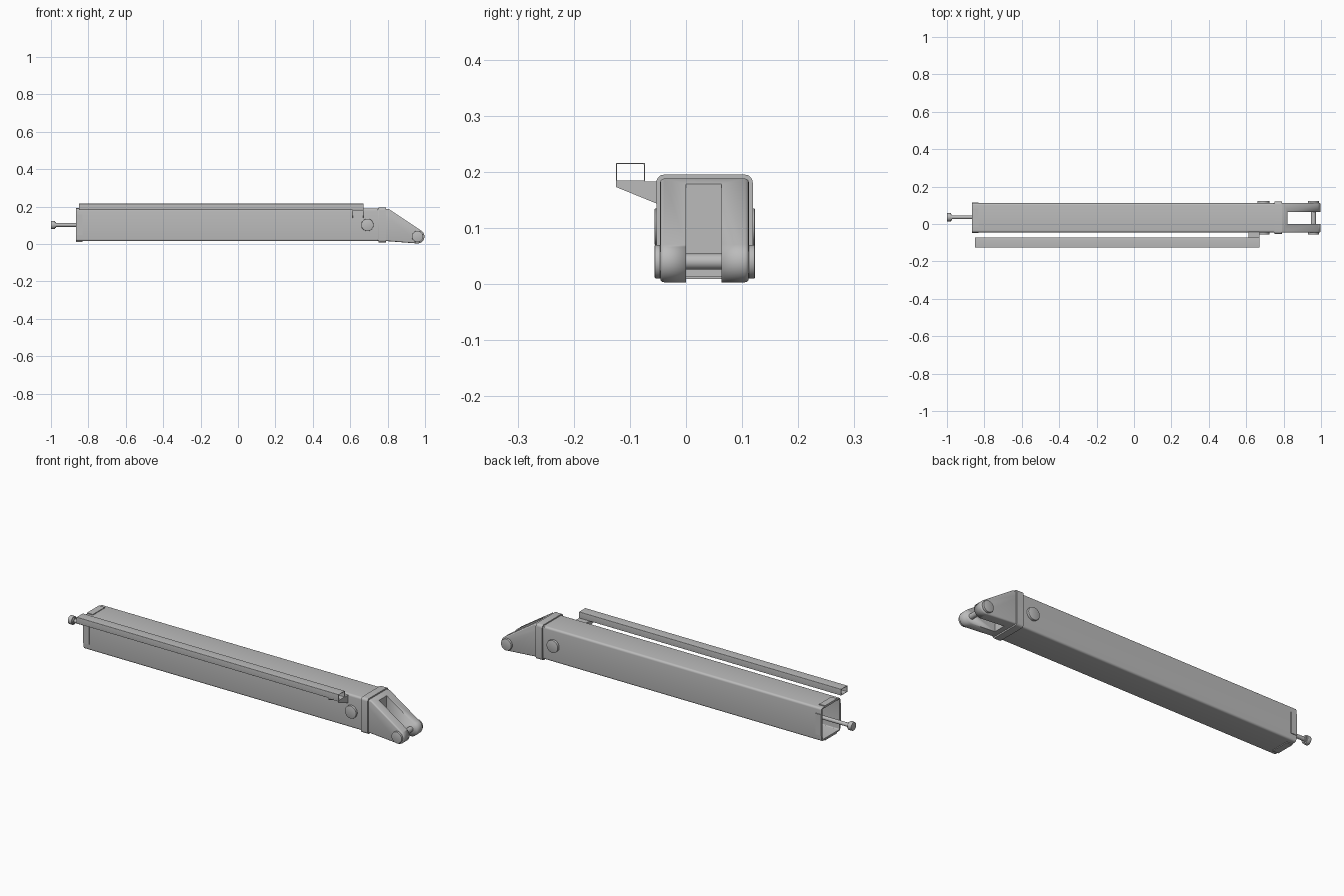
import bpy, bmesh, math
from mathutils import Matrix, Vector

if "Cube" in bpy.data.objects:
    bpy.data.objects.remove(bpy.data.objects["Cube"], do_unlink=True)

steel = bpy.data.materials.new("grey steel")
steel.use_nodes = True
GREY = (0.5, 0.5, 0.5, 1)
steel.diffuse_color = GREY
steel.node_tree.nodes["Principled BSDF"].inputs["Base Color"].default_value = GREY

CY, CZ = 0.033, 0.102          # axis of the main beam
HALF_W, HALF_H = 0.078, 0.087  # half size of the main beam


def finish(bm, name, smooth=True):
    bmesh.ops.recalc_face_normals(bm, faces=bm.faces)
    mesh = bpy.data.meshes.new(name)
    bm.to_mesh(mesh)
    bm.free()
    mesh.materials.append(steel)
    ob = bpy.data.objects.new(name, mesh)
    bpy.context.collection.objects.link(ob)
    bpy.ops.object.select_all(action='DESELECT')
    ob.select_set(True)
    bpy.context.view_layer.objects.active = ob
    if smooth:
        bpy.ops.object.shade_smooth_by_angle(angle=math.radians(35))
    return ob


def box(name, lo, hi, bevel=0.0):
    lo, hi = Vector(lo), Vector(hi)
    bm = bmesh.new()
    bmesh.ops.create_cube(bm, size=1, matrix=Matrix.Translation((lo + hi) / 2)
                          @ Matrix.Diagonal((*(hi - lo), 1)))
    if bevel:
        bmesh.ops.bevel(bm, geom=bm.edges[:], offset=bevel, segments=2,
                        profile=0.5, affect='EDGES')
    return finish(bm, name)


def cylinder(name, start, end, radius, sides=32, bevel=0.0):
    start, end = Vector(start), Vector(end)
    axis = end - start
    turn = axis.to_track_quat('Z', 'Y').to_matrix().to_4x4()
    bm = bmesh.new()
    bmesh.ops.create_cone(bm, cap_ends=True, segments=sides, radius1=radius,
                          radius2=radius, depth=axis.length,
                          matrix=Matrix.Translation((start + end) / 2) @ turn)
    if bevel:
        rims = [e for e in bm.edges if any(len(f.verts) > 4 for f in e.link_faces)]
        bmesh.ops.bevel(bm, geom=rims, offset=bevel, segments=2,
                        profile=0.5, affect='EDGES')
    return finish(bm, name)


def rounded_rect(cy, cz, hw, hh, r, steps=5):
    pts = []
    for quarter, (sy, sz) in enumerate([(1, 1), (-1, 1), (-1, -1), (1, -1)]):
        for i in range(steps + 1):
            a = (quarter + i / steps) * math.pi / 2
            pts.append((cy + sy * (hw - r) + r * math.cos(a),
                        cz + sz * (hh - r) + r * math.sin(a)))
    return pts


def tube(name, x0, x1, cy, cz, hw, hh, r, wall):
    """Open rectangular tube along x with rounded corners."""
    outer = rounded_rect(cy, cz, hw, hh, r)
    inner = rounded_rect(cy, cz, hw - wall, hh - wall, max(r - wall, r * 0.4))
    bm = bmesh.new()
    loops = [[bm.verts.new((x, y, z)) for y, z in ring]
             for x, ring in ((x0, outer), (x1, outer), (x1, inner), (x0, inner))]
    n = len(outer)
    for k in range(4):
        a, b = loops[k], loops[(k + 1) % 4]
        for i in range(n):
            j = (i + 1) % n
            bm.faces.new((a[i], a[j], b[j], b[i]))
    return finish(bm, name)


def prism(name, points, offset, bevel=0.0):
    """Flat polygon swept by an offset."""
    bm = bmesh.new()
    face = bm.faces.new([bm.verts.new(p) for p in points])
    out = bmesh.ops.extrude_face_region(bm, geom=[face])
    bmesh.ops.translate(bm, vec=offset,
                        verts=[v for v in out["geom"] if isinstance(v, bmesh.types.BMVert)])
    if bevel:
        rims = [e for e in bm.edges if any(len(f.verts) > 4 for f in e.link_faces)]
        bmesh.ops.bevel(bm, geom=rims, offset=bevel, segments=3,
                        profile=0.5, affect='EDGES')
    return finish(bm, name)


# Main beam and the collar near its head
tube("main_beam", -0.865, 0.77, CY, CZ, HALF_W, HALF_H, 0.011, 0.007)
tube("collar", 0.752, 0.79, CY, CZ, 0.086, 0.093, 0.014, 0.012)

# Guide pads around the open end
X0, X1, T = -0.866, -0.832, 0.004
for name, s in (("left", 1), ("right", -1)):
    y = CY + s * HALF_W
    box("side_pad_" + name, (X0, y - T, CZ - 0.055), (X1, y + T, CZ + 0.055))
for name, s in (("top", 1), ("bottom", -1)):
    z = CZ + s * HALF_H
    box(name + "_pad", (X0, CY - 0.05, z - T), (X1, CY + 0.05, z + T))

# Forked head: sloping profile with a rounded nose, slotted in the middle
PX, PZ, NOSE = 0.96, 0.04, 0.037
profile = [(0.745, 0.188), (0.745, 0.016), (0.79, 0.016)]
for i in range(15):
    a = math.radians(-94 + i * 150 / 14)
    profile.append((PX + NOSE * math.cos(a), PZ + NOSE * math.sin(a)))
profile.append((0.805, 0.188))
fork = prism("forked_head", [(x, CY - 0.079, z) for x, z in profile],
             (0, 0.158, 0), bevel=0.007)
cutter = box("slot_cutter", (0.82, 0.0, -0.1), (1.1, 0.063, 0.4))
cutter.hide_render = True
slot = fork.modifiers.new("slot", 'BOOLEAN')
slot.operation = 'DIFFERENCE'
slot.solver = 'EXACT'
slot.object = cutter
bpy.ops.object.select_all(action='DESELECT')
fork.select_set(True)
bpy.context.view_layer.objects.active = fork
bpy.ops.object.modifier_apply(modifier=slot.name)
bpy.data.objects.remove(cutter, do_unlink=True)

# Cross pins with flat heads on both sides
for name, x, z, shaft in (("nose_pin", PX, PZ, 0.014), ("beam_pin", 0.692, 0.102, 0.02)):
    cylinder(name, (x, -0.05, z), (x, 0.115, z), shaft)
    for side, y0, y1 in (("right", -0.056, -0.04), ("left", 0.105, 0.123)):
        r = 0.03 if name == "nose_pin" else 0.033
        cylinder(name + "_head_" + side, (x, y0, z), (x, y1, z), r, bevel=0.002)

# Adjusting rod with a grooved knob
cylinder("rod", (-0.985, 0.036, CZ), (0.69, 0.036, CZ), 0.01, 20)
cylinder("rod_knob", (-1.0, 0.036, CZ), (-0.978, 0.036, CZ), 0.022, 24, 0.002)
cylinder("rod_knob_neck", (-0.98, 0.036, CZ), (-0.972, 0.036, CZ), 0.016, 24)

# Side rail on its bracket
tube("side_rail", -0.85, 0.672, -0.099, 0.199, 0.026, 0.0165, 0.001, 0.002)
box("bracket_plate", (0.612, -0.125, 0.179), (0.672, -0.044, 0.183))
for name, x in (("inner", 0.612), ("outer", 0.668)):
    prism("bracket_gusset_" + name,
          [(x, -0.125, 0.18), (x, -0.125, 0.173), (x, -0.044, 0.14), (x, -0.044, 0.18)],
          (0.004, 0, 0))
